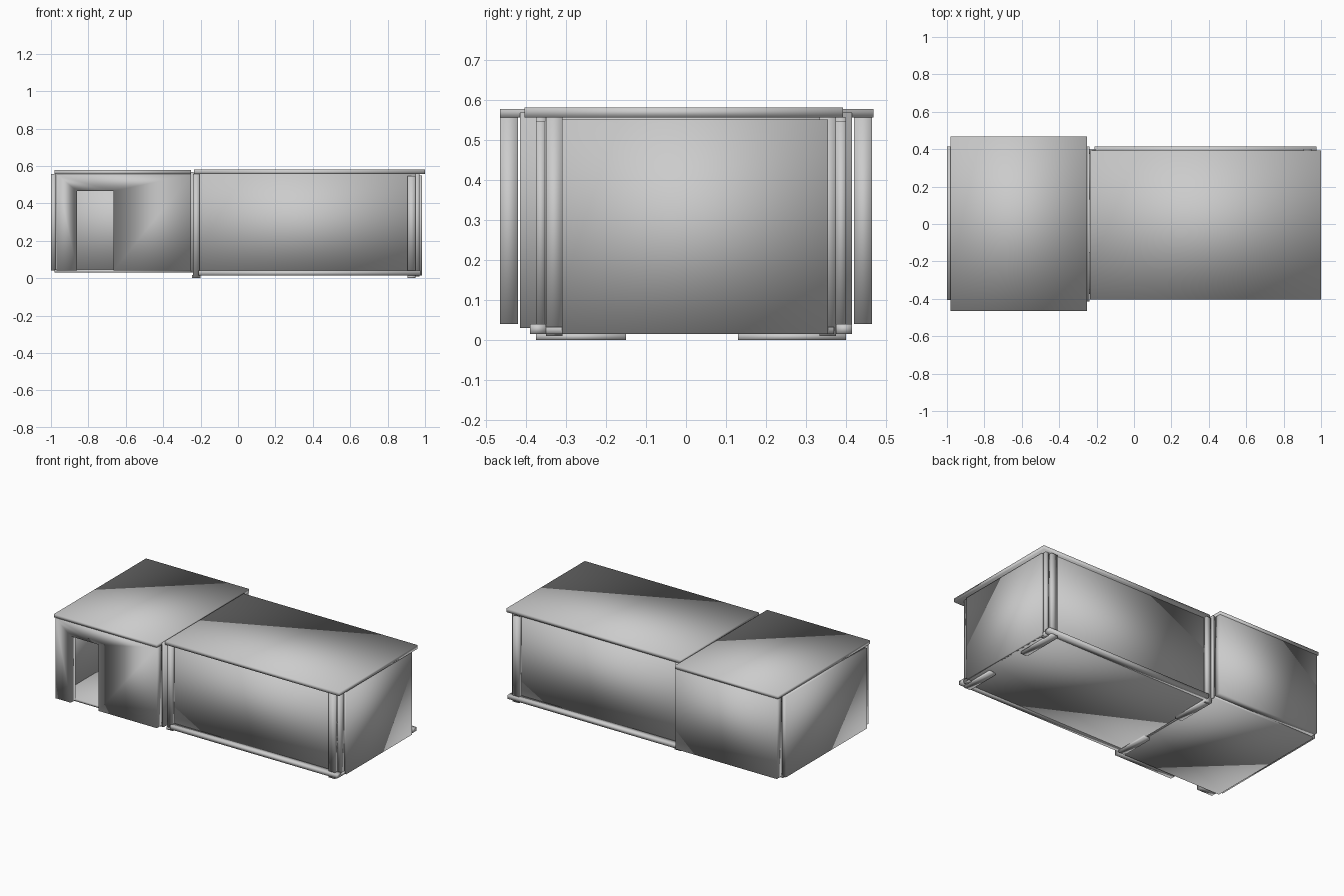
import bpy
import bmesh

cube = bpy.data.objects.get("Cube")
if cube:
    bpy.data.objects.remove(cube, do_unlink=True)

# Single plain grey
grey = bpy.data.materials.new("light_grey")
grey.use_nodes = True
COLOUR = (0.6, 0.6, 0.6, 1)
grey.diffuse_color = COLOUR
grey.node_tree.nodes["Principled BSDF"].inputs["Base Color"].default_value = COLOUR


def finish(name, bm):
    """Turn a bmesh into a softly shaded object."""
    mesh = bpy.data.meshes.new(name)
    bmesh.ops.recalc_face_normals(bm, faces=bm.faces)
    for face in bm.faces:
        face.smooth = True
    bm.to_mesh(mesh)
    bm.free()
    mesh.materials.append(grey)
    obj = bpy.data.objects.new(name, mesh)
    bpy.context.collection.objects.link(obj)
    return obj


def slab(name, x, y, z):
    """Box between the given (low, high) limits on each axis."""
    bm = bmesh.new()
    bmesh.ops.create_cube(bm, size=1)
    for v in bm.verts:
        v.co = [lim[0] if c < 0 else lim[1] for c, lim in zip(v.co, (x, y, z))]
    return finish(name, bm)


def wall_with_door(name, outline, y):
    """Upright panel with a notch for the doorway, given as x, z points."""
    bm = bmesh.new()
    face = bm.faces.new([bm.verts.new((px, y[0], pz)) for px, pz in outline])
    new = bmesh.ops.extrude_face_region(bm, geom=[face])["geom"]
    for v in new:
        if isinstance(v, bmesh.types.BMVert):
            v.co.y = y[1]
    return finish(name, bm)


# Entrance room
room_x, room_z = (-0.97, -0.25), (0.04, 0.556)
slab("room_roof", (-0.98, -0.25), (-0.465, 0.468), (0.556, 0.577))
slab("room_floor", (-0.98, -0.25), (-0.415, 0.415), (0.03, 0.046))
slab("room_back_wall", room_x, (0.42, 0.465), room_z)
slab("room_side_wall", (-1.0, -0.972), (-0.405, 0.415), room_z)
slab("room_inner_wall", (-0.25, -0.238), (-0.415, 0.415), (0.03, 0.568))
wall_with_door("room_front_wall", [
    (room_x[0], room_z[0]), (-0.86, room_z[0]), (-0.86, 0.465),
    (-0.665, 0.465), (-0.665, room_z[0]), (room_x[1], room_z[0]),
    (room_x[1], room_z[1]), (room_x[0], room_z[1])], (-0.465, -0.42))

# Long hall
hall_x = (-0.22, 0.95)
slab("hall_roof", (-0.235, 1.0), (-0.403, 0.392), (0.556, 0.58))
slab("hall_floor", (-0.22, 0.975), (-0.35, 0.37), (0.015, 0.032))
slab("hall_front_wall", hall_x, (-0.352, -0.33), (0.03, 0.556))
slab("hall_back_wall", hall_x, (0.355, 0.375), (0.03, 0.556))
slab("hall_end_wall", (0.967, 0.985), (-0.31, 0.355), (0.015, 0.55))

# Rails, corner posts and feet on both long sides
for side, outer, inner, foot_end in (("front", -0.375, -0.35, -0.15),
                                     ("back", 0.40, 0.375, 0.13)):
    sign = -1 if side == "front" else 1
    face_y = sorted((outer, inner))
    slab(side + "_bottom_rail", (-0.21, 0.975),
         sorted((inner, outer + sign * 0.014)), (0.015, 0.04))
    slab(side + "_end_post", (0.905, 0.95), face_y, (0.04, 0.545))
    slab(side + "_corner_post", (0.945, 0.97),
         sorted((inner, inner - sign * 0.042)), (0.01, 0.556))
    slab(side + "_inner_post", (-0.24, -0.205), face_y, (0.0, 0.556))
    for place, x in (("inner", (-0.245, -0.2)), ("end", (0.905, 0.95))):
        slab(side + "_" + place + "_foot", x, sorted((outer, foot_end)), (0.0, 0.016))
